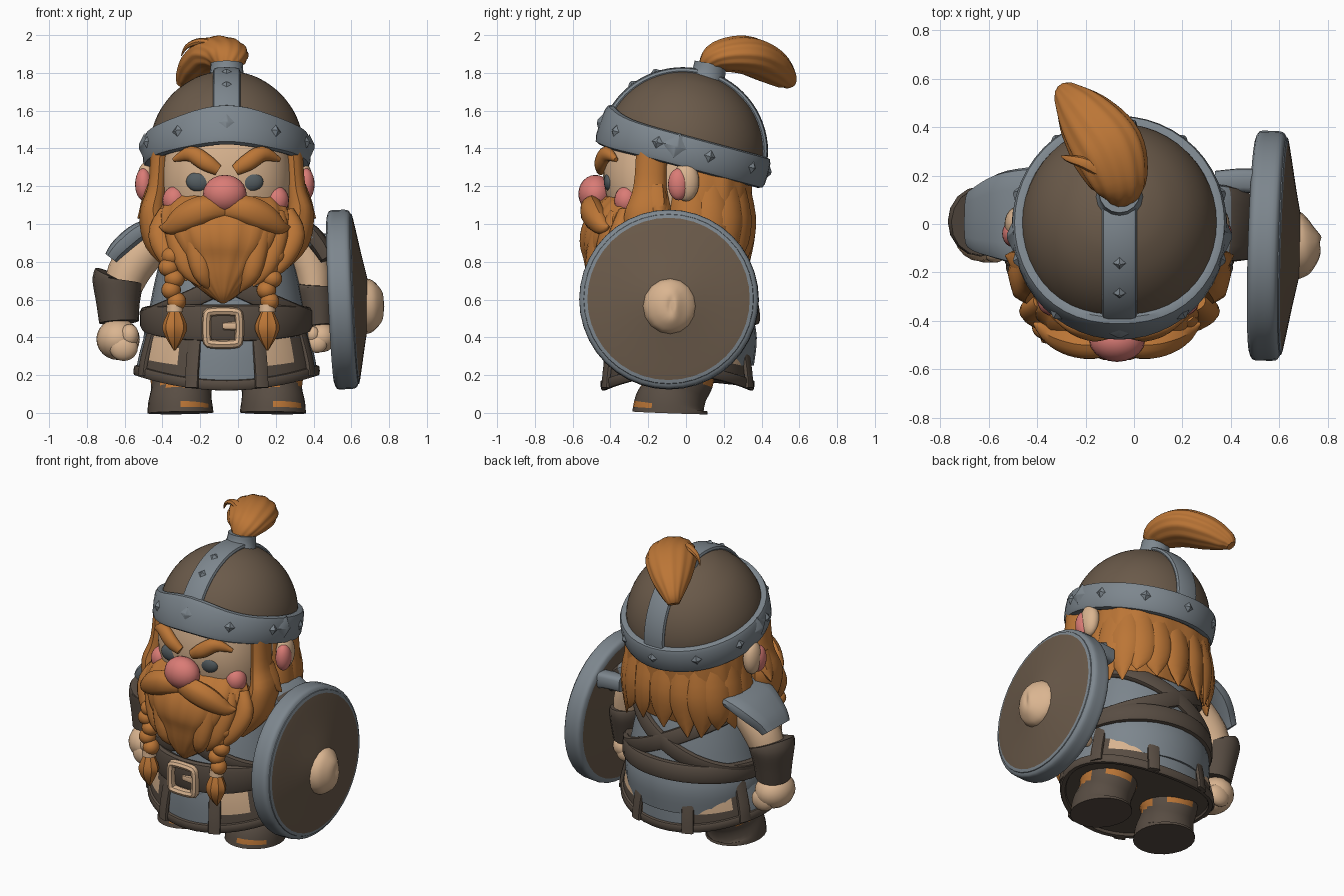
import bpy, bmesh, math, random
from mathutils import Vector, Matrix

if "Cube" in bpy.data.objects:
    bpy.data.objects.remove(bpy.data.objects["Cube"])

random.seed(4)
CX, CY = -0.06, -0.03
pi, cos, sin = math.pi, math.cos, math.sin


def material(name, rgb):
    m = bpy.data.materials.new(name)
    m.diffuse_color = (*rgb, 1)
    m.use_nodes = True
    m.node_tree.nodes["Principled BSDF"].inputs["Base Color"].default_value = m.diffuse_color
    return m


LEATHER = material("leather", (0.145, 0.102, 0.068))
DARK = material("dark_leather", (0.098, 0.074, 0.056))
STEEL = material("steel", (0.205, 0.24, 0.27))
HAIR = material("ginger_hair", (0.50, 0.18, 0.037))
SKIN = material("skin", (0.70, 0.46, 0.28))
PINK = material("pink", (0.70, 0.20, 0.18))
EYE = material("eye_grey", (0.09, 0.11, 0.12))


def finish(name, bm, mats, rule=None):
    bmesh.ops.recalc_face_normals(bm, faces=bm.faces)
    for f in bm.faces:
        f.smooth = True
        if rule:
            f.material_index = rule(f.calc_center_median())
    me = bpy.data.meshes.new(name)
    bm.to_mesh(me)
    bm.free()
    for m in mats if isinstance(mats, list) else [mats]:
        me.materials.append(m)
    ob = bpy.data.objects.new(name, me)
    bpy.context.collection.objects.link(ob)
    return ob


def power(x, p):
    return math.copysign(abs(x) ** p, x)


def sweep(name, pts, mats, out=(0, -1, 0), hub=None, closed=False, steps=4,
          sides=16, p=1, ripple=0, waves=8, rule=None):
    """Smooth path of (x, y, z, half width, half thickness) skinned with elliptic rings."""
    P = [Vector(q) for q in pts]
    n = len(P)
    get = lambda i: P[i % n] if closed else P[min(max(i, 0), n - 1)]
    S = []
    for i in range(n if closed else n - 1):
        a, b, c, d = (get(i + k) for k in (-1, 0, 1, 2))
        for s in range(steps):
            t = s / steps
            S.append((b * 2 + (c - a) * t + (a * 2 - b * 5 + c * 4 - d) * t ** 2
                      + (b * 3 - a - c * 3 + d) * t ** 3) * 0.5)
    if not closed:
        S.append(P[-1])
    m = len(S)
    C = [Vector(q[:3]) for q in S]
    bm = bmesh.new()
    rings = []
    for i, q in enumerate(S):
        t = (C[(i + 1) % m] - C[i - 1]) if closed else (C[min(i + 1, m - 1)] - C[max(i - 1, 0)])
        t.normalize()
        o = Vector(out) if hub is None else C[i] - Vector(hub)
        side = o.cross(t).normalized()
        o = t.cross(side)
        w, h = max(q[3], 0.003), max(q[4], 0.003)
        ring = []
        for k in range(sides):
            a = 2 * pi * k / sides
            g = 1 + ripple * cos(waves * a)
            ring.append(bm.verts.new(C[i] + side * power(cos(a), p) * g * w + o * power(sin(a), p) * g * h))
        rings.append(ring)
    for i in range(m if closed else m - 1):
        A, B = rings[i], rings[(i + 1) % m]
        for k in range(sides):
            bm.faces.new((A[k], A[(k + 1) % sides], B[(k + 1) % sides], B[k]))
    if not closed:
        bm.faces.new(rings[0])
        bm.faces.new(rings[-1])
    return finish(name, bm, mats, rule)


def blob(name, loc, size, mat):
    bm = bmesh.new()
    bmesh.ops.create_uvsphere(bm, u_segments=20, v_segments=12, radius=1,
                              matrix=Matrix.Translation(loc) @ Matrix.Diagonal((*size, 1)))
    return finish(name, bm, mat)


def stud(name, loc, normal, r, depth):
    bm = bmesh.new()
    rot = Vector(normal).to_track_quat('Z', 'Y').to_matrix().to_4x4()
    bmesh.ops.create_cone(bm, cap_ends=True, segments=4, radius1=r, radius2=r * 0.15,
                          depth=depth, matrix=Matrix.Translation(loc) @ rot)
    return finish(name, bm, STEEL)


def mir(s, pts):
    return [(CX + s * q[0], *q[1:]) for q in pts]


# Boots with small fur trims
for s in (-1, 1):
    def trim(c):
        a = math.atan2(c.y + .03, c.x - CX - s * .235)
        top = .14 < c.z < .21 and cos(4 * a + 1) > -.3
        return 1 if top or (.035 < c.z < .06 and c.y < -.2 and c.x > CX + s * .23) else 0
    sweep("boot", mir(s, [(.245, -.085, 0, .175, .2), (.245, -.08, .05, .17, .19), (.24, -.05, .12, .16, .165),
                          (.235, -.03, .19, .17, .18), (.22, -.03, .32, .17, .18)]), [DARK, HAIR], sides=24, rule=trim)

# Torso, straps and belt
torso_r = lambda z: .42 - .2 * (z - .5)
sweep("torso", [(CX, CY, z, torso_r(z) * k, torso_r(z) * .92 * k) for z, k in
                ((.25, .9), (.4, 1), (.55, 1), (.7, 1), (.85, .97), (.97, .85), (1.05, .5))], STEEL, sides=32)


def strap(name, z0, slope_x, slope_y, w, t, front_w=0):
    pts = []
    for k in range(24):
        a = 2 * pi * k / 24
        z = z0 + slope_x * cos(a) + slope_y * sin(a)
        r = torso_r(z) + .01
        pts.append((CX + r * cos(a), CY + r * .92 * sin(a), z, w + front_w * max(0, -sin(a)), t))
    sweep(name, pts, DARK, hub=(CX, CY, z0), closed=True, steps=2, sides=12, p=.6)


strap("left_shoulder_strap", .69, .19, 0, .05, .022)
strap("right_shoulder_strap", .69, -.19, 0, .05, .022)
strap("belt", .50, 0, .025, .06, .03, .04)


# Panelled skirt with a dipping hem
SY = -.045


def skirt_colour(c):
    a = math.degrees(math.atan2(c.x - CX, -(c.y - SY) * 1.15))
    near = lambda centres: min(abs((a - k + 180) % 360 - 180) for k in centres)
    if near((0, 90, 180, 270)) < 17:
        return 1 if c.z > .24 else 0
    return 2 if near((37, 135, 225, -50)) < 14 and c.z > .29 else 0


def skirt_sag(x, y, z):
    return z - .085 * ((y - SY) / .4) ** 2 * min(1, max(0, (.42 - z) / .2))


skirt = sweep("skirt", [(CX, SY, .215, .47, .385), (CX, SY, .25, .475, .39), (CX, SY, .36, .45, .39),
                        (CX, SY, .5, .405, .37)], [DARK, STEEL, SKIN], sides=90, steps=7, rule=skirt_colour)
for v in skirt.data.vertices:
    v.co.z = skirt_sag(*v.co)
hem = [2 * pi * k / 24 for k in range(24)]
sweep("skirt_hem", [(CX + .475 * cos(a), SY + .39 * sin(a), skirt_sag(0, SY + .39 * sin(a), .225), .028, .018)
                    for a in hem], DARK, hub=(CX, SY, .2), closed=True, steps=2, sides=12, p=.6)
for k in range(8):
    a = pi / 8 + k * pi / 4
    x, y = sin(a), cos(a)
    sweep("skirt_strip", [(CX + r * x, SY + r * .85 * y, skirt_sag(0, SY + r * .85 * y, z), .038, .014) for r, z in
                          ((.42, .47), (.45, .37), (.475, .28), (.485, .21))], DARK, out=(x, y, 0), p=.6, sides=12)

# Buckle
B = [(-.06, -.085), (.06, -.085), (.085, -.06), (.085, .06), (.06, .085), (-.06, .085), (-.085, .06), (-.085, -.06)]
sweep("buckle", [(-.08 + x, -.455, .45 + z, .03, .024) for x, z in B], SKIN, hub=(-.08, -.455, .45),
      closed=True, steps=3, sides=8)
sweep("buckle_tongue", [(-.08, -.455, .46, .02, .015), (.0, -.46, .46, .025, .015)], SKIN, sides=8)

# Arms
arms = {
    "left": (-1, [(-.40, .02, .95, .1, .11), (-.56, .02, .78, .115, .115), (-.63, .01, .6, .09, .1)],
             [(-.63, .01, .715, .135, .14), (-.635, .01, .69, .135, .145), (-.635, 0, .58, .115, .125),
              (-.63, -.01, .48, .105, .11)],
             [(-.38, .03, 1.02, .21, .03), (-.52, .03, .96, .19, .05), (-.62, .02, .88, .15, .05),
              (-.67, .02, .82, .12, .04)], (-.635, -.02, .39)),
    "right": (1, [(.26, .02, .95, .1, .11), (.38, .02, .78, .1, .11), (.41, .01, .6, .08, .1)],
              [(.41, .01, .68, .10, .13), (.41, .01, .65, .105, .135), (.42, 0, .56, .095, .12),
               (.43, -.01, .46, .08, .1)],
              [(.26, .0, 1.02, .17, .03), (.37, .0, .96, .16, .05), (.44, -.01, .88, .145, .05),
               (.48, -.02, .81, .13, .04)], (.44, -.02, .40))}
for side, (s, arm, bracer, plate, fist) in arms.items():
    sweep(side + "_upper_arm", arm, SKIN)
    sweep(side + "_bracer", bracer, DARK)
    sweep(side + "_shoulder_plate", plate, [STEEL, DARK], out=(s * .6, 0, .8), p=.6,
          rule=lambda c: 1 if c.x > .385 else 0)
    f = Vector(fist)
    k = 1 if s < 0 else .72
    blob(side + "_fist", f, (.115 * k, .135 * k, .11 * k), SKIN)
    for j in range(4):
        blob(side + "_finger", f + Vector((-s * .03, -.095 + .06 * j, -.045)) * k, (.075 * k, .045 * k, .07 * k), SKIN)
    blob(side + "_thumb", f + Vector((-s * .06, -.09, .02)) * k, (.05 * k, .05 * k, .06 * k), SKIN)

# Shield with grip
prof = [(.49, .44), (.505, .472), (.55, .475), (.60, .472), (.617, .45), (.626, .43), (.66, .25), (.69, .1), (.70, .01)]
hub_y, hub_z = -.09, .60
sweep("shield", [(x, hub_y - .03 * (x - .55), hub_z + .045 * (x - .55), r, r) for x, r in prof], [STEEL, LEATHER],
      out=(0, 0, 1), sides=40, steps=3,
      rule=lambda c: 1 if math.hypot(c.y - hub_y + .0025, c.z - hub_z - .0035) < .427 else 0)
sweep("shield_boss", [(.66, -.085, .565, .145, .15), (.705, -.08, .565, .13, .14), (.74, -.075, .565, .09, .11),
                      (.765, -.07, .565, .04, .07), (.77, -.07, .565, .01, .02)], SKIN, out=(0, 0, 1))
sweep("shield_grip", [(.34, .17, .9, .05, .05), (.45, .18, .9, .05, .05), (.56, .17, .88, .055, .06)], STEEL,
      out=(0, 0, 1), p=.6)

# Head, ears and face
sweep("head", [(CX, -.08, .95, .32, .3), (CX, -.09, 1.15, .35, .33), (CX, -.1, 1.3, .35, .34),
               (CX, -.08, 1.5, .32, .32)], SKIN, sides=32, p=.8)
blob("nose", (-.07, -.48, 1.16), (.115, .09, .1), PINK)
for s in (-1, 1):
    blob("ear", (CX - .01 + s * .415, .0, 1.225), (.05, .07, .105), SKIN)
    blob("inner_ear", (CX - .01 + s * .43, -.04, 1.21), (.045, .055, .085), PINK)
    blob("eye", (CX - .01 + s * .135, -.40, 1.225), (.07, .035, .055), EYE)
    blob("cheek", (CX - .005 + s * .27, -.315, 1.125), (.065, .065, .075), PINK)
    sweep("eyebrow", mir(s, [(.045, -.45, 1.285, .03, .025), (.11, -.45, 1.325, .045, .035),
                             (.19, -.42, 1.37, .042, .035), (.28, -.37, 1.34, .012, .012)]), HAIR)

# Hair: back volume, side locks and ragged hem
sweep("back_hair", [(CX, .05, .86, .35, .25), (CX, .07, 1.0, .39, .27), (CX, .08, 1.2, .385, .27),
                    (CX, .08, 1.4, .35, .27)], HAIR, sides=72, p=.85, ripple=.012, waves=14)
for k in range(11):
    a = pi * (-.03 + 1.06 * k / 10)
    x, y = power(cos(a), .8), power(sin(a), .8)
    d = random.uniform(-.05, .03)
    sweep("hair_lock", [(CX + .36 * x, .06 + .255 * y, 1.22, .06, .02), (CX + .38 * x, .06 + .275 * y, 1.04, .09, .035),
                        (CX + .385 * x, .05 + .28 * y, .9, .075, .03),
                        (CX + .39 * x + random.uniform(-.02, .02), .05 + .28 * y, .79 + d, .004, .004)],
          HAIR, out=(x, y, 0), sides=8, steps=3)
for s in (-1, 1):
    sweep("sideburn", mir(s, [(.35, -.18, 1.42, .08, .05), (.365, -.19, 1.2, .085, .05), (.39, -.2, 1.05, .12, .07),
                              (.35, -.24, .9, .1, .08), (.29, -.3, .76, .02, .02)]), HAIR, out=(s, 0, 0), ripple=.03)
    sweep("cheek_tuft", mir(s, [(.38, -.16, 1.2, .05, .04), (.42, -.15, 1.09, .05, .04), (.47, -.13, 1.03, .004, .004)]),
          HAIR, out=(s, 0, 0), sides=8)
    for j in range(3):
        sweep("beard_side_lock", mir(s, [(.31 - .05 * j, -.32 - .05 * j, 1.06, .05, .04),
                                         (.35 - .09 * j, -.36 - .05 * j, .94, .065, .05),
                                         (.29 - .08 * j, -.41 - .04 * j, .8 - .03 * j, .05, .04),
                                         (.21 - .07 * j, -.44, .70 - .03 * j, .004, .004)]), HAIR, out=(0, -1, 0))

# Beard, moustache and braids
sweep("beard", [(-.07, -.27, 1.14, .3, .12), (-.07, -.30, 1.04, .35, .2), (-.07, -.33, .92, .33, .23),
                (-.075, -.36, .8, .26, .205), (-.08, -.40, .7, .17, .14), (-.08, -.43, .62, .07, .07),
                (-.08, -.44, .58, .01, .01)], HAIR, sides=72, ripple=.02, waves=18)
for s in (-1, 1):
    sweep("moustache", [(-.07 + s * x, y, z, w, t) for x, y, z, w, t in
                        [(-.01, -.47, 1.075, .05, .05), (.1, -.5, 1.075, .075, .06), (.2, -.48, 1.035, .075, .06),
                         (.29, -.44, .985, .045, .04), (.345, -.41, .985, .005, .005)]], HAIR, ripple=.03, waves=6)
    bx = -.09 + s * .245
    for j in range(5):
        blob("braid_knot", (bx + s * (.025 - .006 * j) + (-1) ** j * .012, -.42 - .005 * j, .83 - .06 * j),
             (.058 - .002 * j, .052, .05), HAIR)
    sweep("braid_bead", [(bx, -.445, .575, .042, .042), (bx, -.445, .535, .045, .045)], SKIN)
    sweep("braid_tuft", [(bx, -.445, .54, .03, .03), (bx, -.45, .46, .062, .052), (bx, -.45, .40, .045, .04),
                         (bx, -.44, .33, .004, .004)], HAIR, ripple=.06)

# Helmet, built upright and then tilted back
HX, HY, HZ = .41, .43, .425
arc = [math.radians(d) for d in (0, 15, 30, 45, 60, 72, 82, 89)]
helmet = [sweep("helmet_dome", [(0, 0, HZ * sin(a), HX * cos(a), HY * cos(a)) for a in arc], LEATHER, sides=48)]
helmet.append(sweep("helmet_band", [(HX * cos(a), HY * sin(a), .03 * max(0, -sin(a)) ** 8,
                                     .085 + .025 * max(0, -sin(a)) ** 4, .036) for a in hem],
                    STEEL, hub=(0, 0, 0), closed=True, steps=2, sides=12, p=.6))
crest = [math.radians(d) for d in range(5, 176, 10)]
helmet.append(sweep("helmet_crest", [(0, -HY * cos(a), HZ * sin(a), .072, .02) for a in crest], STEEL,
                    hub=(0, 0, 0), steps=2, sides=12, p=.6))
helmet.append(stud("brow_plate", (0, -HY - .035, .035), (0, -1, 0), .065, .03))
for k in range(1, 10):
    a = -pi / 2 + 2 * pi * k / 10
    n = Vector((cos(a), sin(a), 0))
    helmet.append(stud("band_stud", (n.x * (HX + .038), n.y * (HY + .038), .01), n, .045, .025))
for s in (-1, 1):
    helmet.append(stud("temple_stud", (s * (HX + .04), -.04, .015), (s, 0, 0), .075, .03))
for d in (38, 56):
    a = math.radians(d)
    helmet.append(stud("crest_stud", (0, -HY * 1.05 * cos(a), HZ * 1.05 * sin(a)), (0, -cos(a), sin(a)), .04, .025))
tilt = Matrix.Translation((CX, -.015, 1.385)) @ Matrix.Rotation(math.radians(-15), 4, 'X')
for ob in helmet:
    ob.data.transform(tilt)

# Topknot
sweep("topknot_collar", [(CX, .10, 1.74, .11, .11), (CX, .12, 1.80, .09, .09), (CX, .13, 1.85, .085, .085)], STEEL)
sweep("topknot", [(CX, .11, 1.82, .05, .05), (CX, .17, 1.885, .115, .08), (-.11, .31, 1.895, .15, .1),
                  (-.2, .44, 1.84, .12, .095), (-.27, .525, 1.775, .065, .065), (-.295, .55, 1.735, .035, .03)],
      HAIR, out=(0, 0, 1), sides=60, ripple=.025, waves=12, steps=5)
sweep("loose_strand", [(-.1, .2, 1.95, .03, .02), (-.2, .25, 1.965, .025, .02), (-.27, .27, 1.94, .015, .012),
                       (-.30, .28, 1.89, .003, .003)], HAIR, out=(0, 0, 1), sides=8)

# Smooth shading with crisp edges
for ob in bpy.context.collection.objects:
    ob.select_set(True)
    bpy.context.view_layer.objects.active = ob
bpy.ops.object.shade_smooth_by_angle(angle=math.radians(40))
